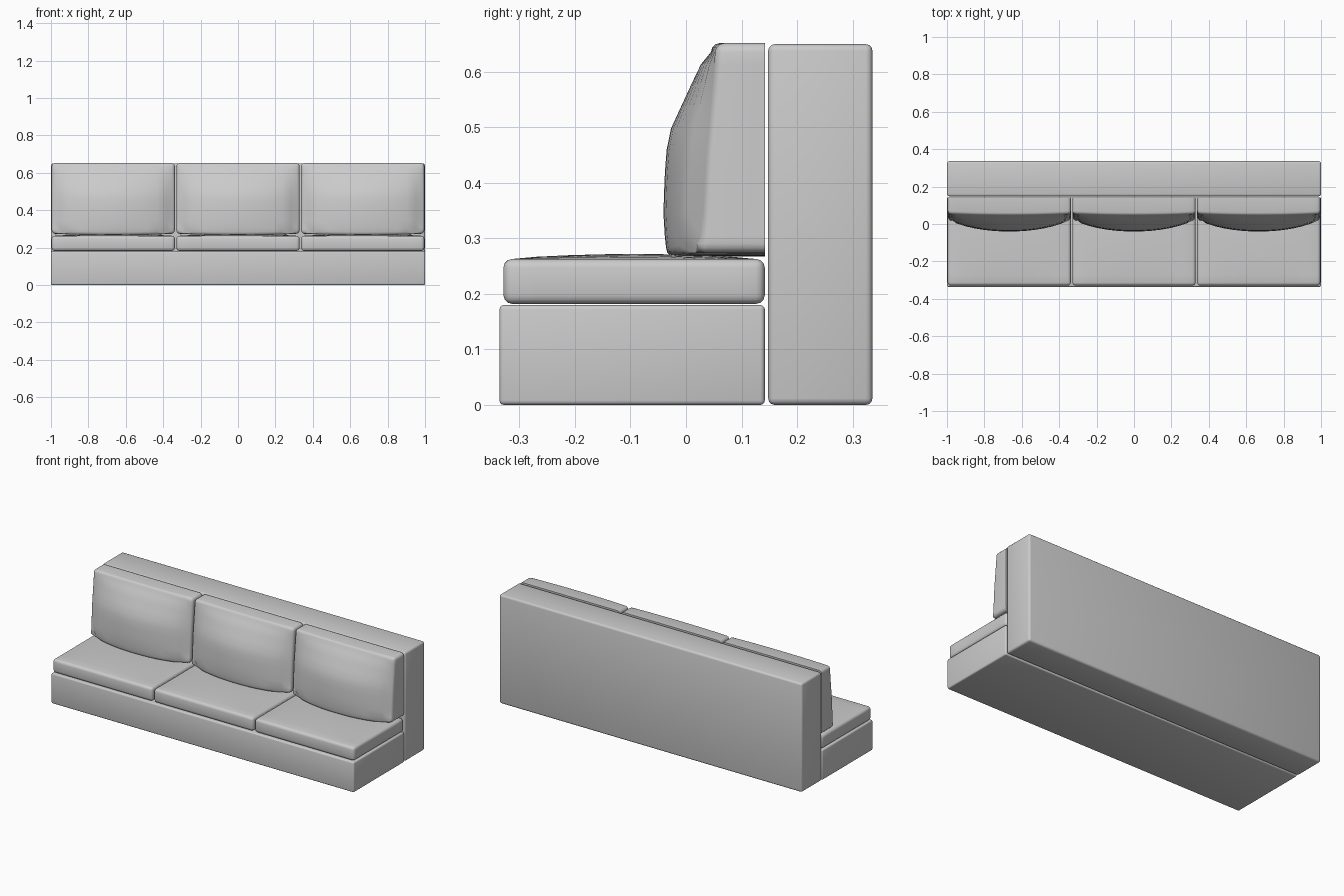
import bpy, bmesh

if "Cube" in bpy.data.objects:
    bpy.data.objects.remove(bpy.data.objects["Cube"])

BACK_Y = 0.142


def lerp_profile(points, z):
    for (z0, y0), (z1, y1) in zip(points, points[1:]):
        if z <= z1:
            return y0 + (y1 - y0) * (z - z0) / (z1 - z0)
    return points[-1][1]


def block(name, lo, hi, bevel, cuts=None, shape=None, keep_sharp=None, segments=3):
    """Rounded box; cuts = {axis: count}, shape moves each vertex before bevelling."""
    bm = bmesh.new()
    bmesh.ops.create_cube(bm, size=2)
    for axis, n in (cuts or {}).items():
        along = [e for e in bm.edges
                 if abs(e.verts[0].co[axis] - e.verts[1].co[axis]) > 1e-4]
        bmesh.ops.subdivide_edges(bm, edges=along, cuts=n, use_grid_fill=True)
    bm.normal_update()
    sharp = [e for e in bm.edges if e.calc_face_angle(0) > 1
             and not (keep_sharp and all(keep_sharp(v.co) for v in e.verts))]
    for v in bm.verts:
        u = v.co.copy()
        for i in range(3):
            v.co[i] = lo[i] + (hi[i] - lo[i]) * (u[i] + 1) / 2
        if shape:
            shape(v, u)
    bmesh.ops.bevel(bm, geom=sharp, offset=bevel, segments=segments, profile=0.5,
                    affect='EDGES', clamp_overlap=True)
    bmesh.ops.recalc_face_normals(bm, faces=bm.faces)
    mesh = bpy.data.meshes.new(name)
    bm.to_mesh(mesh)
    bm.free()
    obj = bpy.data.objects.new(name, mesh)
    bpy.context.collection.objects.link(obj)
    bpy.ops.object.select_all(action='DESELECT')
    obj.select_set(True)
    bpy.context.view_layer.objects.active = obj
    bpy.ops.object.shade_smooth_by_angle(angle=0.6)
    return obj


# Front profile of a back cushion (z, y), along its middle and its sides
MIDDLE = [(0.267, -0.036), (0.35, -0.041), (0.42, -0.038), (0.485, -0.033),
          (0.57, 0.006), (0.652, 0.045)]
SIDE = [(0.267, 0.025), (0.45, 0.035), (0.652, 0.055)]


def puff_back(v, u):
    z = v.co.z
    f = max(0, 1 - u.x ** 2) ** 0.75
    side, mid = lerp_profile(SIDE, z), lerp_profile(MIDDLE, z)
    front = side + (mid - side) * f
    v.co.y = front if u.y < 0 else BACK_Y
    if u.z < -0.99:
        v.co.z += 0.008 * (1 - f)


def puff_seat(v, u):
    if u.z > 0:
        v.co.z += 0.009 * (1 - u.x ** 2) * (1 - u.y ** 2)


# Base plinth and upright back
block("base", (-1, -0.336, 0), (1, BACK_Y, 0.18), 0.008)
block("backrest", (-1, 0.148, 0), (1, 0.336, 0.65), 0.012)

# Three seat cushions with three back cushions resting on them
for i, label in enumerate(("left", "middle", "right")):
    x = (i - 1) * 0.667
    x0, x1 = x - 0.329, x + 0.329
    block("seat_cushion_" + label, (x0, -0.329, 0.182), (x1, BACK_Y, 0.263), 0.016,
          {0: 9, 1: 7}, puff_seat)
    block("back_cushion_" + label, (x0, 0, 0.267), (x1, BACK_Y, 0.652), 0.016,
          {0: 13, 2: 9}, puff_back, keep_sharp=lambda c: c.y > 0.99)
